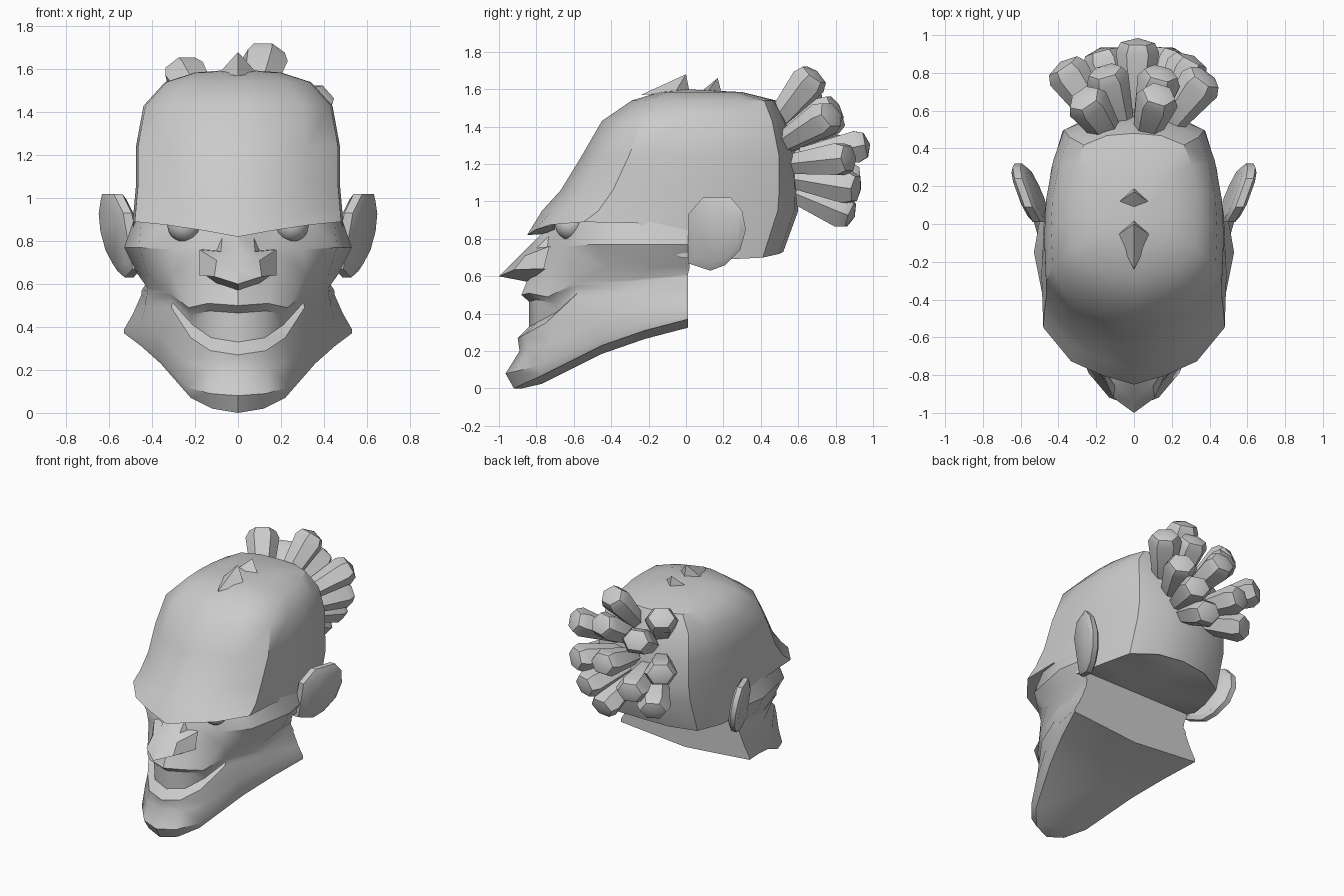
import bpy, bmesh, math
from mathutils import Vector

old = bpy.data.objects.get("Cube")
if old:
    bpy.data.objects.remove(old)

clay = bpy.data.materials.new("light grey clay")
clay.use_nodes = True
colour = (0.6, 0.6, 0.6, 1)
clay.diffuse_color = colour
clay.node_tree.nodes["Principled BSDF"].inputs["Base Color"].default_value = colour


def finish(name, bm, mirrored=False, angle=35):
    """Weld, optionally mirror, and turn a bmesh into a smooth-shaded object."""
    if mirrored:
        bmesh.ops.mirror(bm, geom=bm.verts[:] + bm.edges[:] + bm.faces[:],
                         axis='X', merge_dist=0.001)
    bmesh.ops.remove_doubles(bm, verts=bm.verts[:], dist=0.0005)
    bmesh.ops.recalc_face_normals(bm, faces=bm.faces[:])
    mesh = bpy.data.meshes.new(name)
    bm.to_mesh(mesh)
    bm.free()
    mesh.materials.append(clay)
    obj = bpy.data.objects.new(name, mesh)
    bpy.context.collection.objects.link(obj)
    bpy.ops.object.select_all(action='DESELECT')
    obj.select_set(True)
    bpy.context.view_layer.objects.active = obj
    bpy.ops.object.shade_smooth_by_angle(angle=math.radians(angle))
    return obj


def skin(bm, rows, closed=False):
    """Join equally long rows of points with quads."""
    grid = [[bm.verts.new(p) for p in row] for row in rows]
    for upper, lower in zip(grid, grid[1:]):
        count = len(upper)
        for i in range(count if closed else count - 1):
            j = (i + 1) % count
            bm.faces.new((upper[i], upper[j], lower[j], lower[i]))
    return grid


# Skull: one plan outline (width share, depth share, rim height), scaled per level
plan = [(0, 0, .82), (.34, .035, .85), (.68, .09, .875), (.98, .22, .89),
        (1, .43, .885), (.98, .6, .7), (.9, .78, .69), (.78, .92, .7),
        (.42, .985, .72), (0, 1, .73)]
levels = [(.95, -.77, .6, .485), (1.06, -.67, .6, .475), (1.24, -.56, .59, .475),
          (1.43, -.45, .54, .44), (1.54, -.29, .48, .34), (1.585, -.14, .3, .2),
          (1.6, 0, 0, 0)]


def outline(front, back, width, height=None):
    return [(u * width, front + v * (back - front), height or rim)
            for u, v, rim in plan]


rim = outline(-.85, .52, .49)
base = [(x * .9, -.7 if y < -.7 else y, z + .01) for x, y, z in rim]
spine = [(0, y, z) for x, y, z in base]
rows = [spine, base, rim] + [outline(f, b, w, z) for z, f, b, w in levels]
bm = bmesh.new()
skin(bm, rows)
bmesh.ops.dissolve_degenerate(bm, dist=0.0005, edges=bm.edges[:])
finish("skull", bm, mirrored=True)

# Face and jaw: half rows running from the centre line round to the jaw hinge
brow_row = [(0, -.74, .9), (.18, -.62, .9), (.34, -.55, .9),
            (.45, -.42, .9), (.485, -.2, .9), (.46, .02, .9)]
cheek_row = [(0, -.78, .77), (.16, -.71, .77), (.3, -.65, .76),
             (.46, -.5, .77), (.53, -.15, .77), (.5, .02, .77)]
muzzle_row = [(0, -.82, .65), (.18, -.73, .65), (.31, -.61, .65),
              (.42, -.42, .64), (.47, -.15, .65), (.43, .02, .65)]
upper_lip = [(0, -.88, .5), (.14, -.84, .51), (.23, -.74, .49),
             (.32, -.6, .56), (.42, -.3, .58), (.43, .01, .61)]
lower_lip = [(0, -.9, .27), (.13, -.86, .29), (.22, -.75, .35),
             (.31, -.6, .49), (.43, -.3, .5), (.45, .01, .55)]
chin_crease = [(0, -.89, .2), (.15, -.85, .21), (.26, -.72, .25),
               (.36, -.5, .36), (.45, -.27, .42), (.49, .01, .46)]
chin_row = [(0, -.965, .08), (.13, -.92, .09), (.24, -.79, .12),
            (.37, -.46, .26), (.455, -.23, .34), (.53, .01, .39)]
jaw_edge = [(0, -.92, 0), (.12, -.88, .02), (.22, -.77, .07),
            (.36, -.45, .23), (.45, -.22, .31), (.53, .01, .37)]
inset = [1, 1, 1, .4, 0, 0]


def recess(row, back, up):
    return [(x * (1 - w * .04), y + w * back, z + up * max(w, .3))
            for (x, y, z), w in zip(row, inset)]


gum = recess(upper_lip, .04, -.035)
teeth = recess(lower_lip, .06, .06)
jaw_floor = [(0, y, max(0, z - .045)) for x, y, z in jaw_edge]
rows = [brow_row, cheek_row, muzzle_row, upper_lip, gum, teeth,
        lower_lip, chin_crease, chin_row, jaw_edge, jaw_floor]
rows = [row + [(0, row[-1][1], row[-1][2])] for row in rows]  # back wall
bm = bmesh.new()
skin(bm, rows)
finish("face_and_jaw", bm, mirrored=True)

# Nose: bridge, ball and wings, as half rows mirrored across the middle
bm = bmesh.new()
skin(bm, [
    [(0, -.74, .86), (.07, -.7, .85), (.11, -.64, .84)],
    [(0, -.84, .76), (.08, -.8, .75), (.12, -.68, .76)],
    [(0, -.93, .67), (.1, -.86, .71), (.18, -.73, .76)],
    [(0, -1, .6), (.11, -.92, .635), (.18, -.76, .64)],
    [(0, -.82, .565), (.1, -.78, .6), (.16, -.7, .64)],
])
finish("nose", bm, mirrored=True, angle=30)

# Eyes tucked under the brow
for side, label in ((1, "left"), (-1, "right")):
    bm = bmesh.new()
    bmesh.ops.create_uvsphere(bm, u_segments=12, v_segments=8, radius=.08)
    bmesh.ops.translate(bm, verts=bm.verts[:], vec=(side * .25, -.62, .875))
    finish(label + "_eye", bm)

# Ears: a leaning plate with a bevelled outer rim
ear_outline = [(.01, .67), (.01, .93), (.09, 1.02), (.24, 1.02), (.3, .95),
               (.32, .85), (.29, .74), (.21, .66), (.13, .63)]


def ear_ring(side, offset, scale):
    ring = []
    for y, z in ear_outline:
        y, z = .165 + (y - .165) * scale, .83 + (z - .83) * scale
        ring.append((side * (.45 + .36 * y + .17 * (z - .63) + offset), y, z))
    return ring


for side, label in ((1, "left"), (-1, "right")):
    bm = bmesh.new()
    grid = skin(bm, [ear_ring(side, o, s) for o, s in
                     ((-.03, .85), (-.01, 1), (.03, 1), (.05, .8))], closed=True)
    bm.faces.new(grid[0])
    bm.faces.new(grid[-1])
    finish(label + "_ear", bm)

# Hair: flaring six-sided tufts fanning out from inside the back of the skull
root = Vector((0, .28, 1.17))
tips = [(.13, .68, 1.67), (-.26, .66, 1.6), (.37, .77, 1.46), (.14, .79, 1.5),
        (-.15, .8, 1.46), (-.37, .83, 1.28), (.02, .95, 1.3), (.3, .86, 1.23),
        (-.17, .9, 1.12), (.2, .9, 1.07), (-.29, .8, .98), (.08, .87, .93)]
for number, tip in enumerate(tips):
    tip = Vector(tip)
    axis = (tip - root).normalized()
    across = axis.cross(Vector((0, 0, 1))).normalized()
    rise = across.cross(axis)
    bm = bmesh.new()
    rings = []
    for back, radius in ((.34, .07), (.04, .115), (-.01, .09)):
        centre = tip - axis * back
        rings.append([centre + radius * (across * math.cos(a) + rise * math.sin(a) * .85)
                      for a in (math.tau * k / 6 for k in range(6))])
    grid = skin(bm, rings, closed=True)
    bm.faces.new(grid[0])
    point = bm.verts.new(tip + axis * .035)
    for i in range(6):
        bm.faces.new((grid[-1][i - 1], grid[-1][i], point))
    finish("hair_tuft_" + str(number), bm, angle=40)

# Crown crests: two small wedges standing on the top of the skull
for label, front, peak, height in (("front", -.24, 0, 1.68), ("rear", .06, .17, 1.66)):
    bm = bmesh.new()
    corners = [bm.verts.new(p) for p in ((0, front, 1.57), (.09, peak - .06, 1.58),
                                         (0, peak + .02, 1.58), (-.09, peak - .06, 1.58))]
    top = bm.verts.new((0, peak, height))
    bm.faces.new(corners)
    for i in range(4):
        bm.faces.new((corners[i - 1], corners[i], top))
    finish(label + "_crest", bm)
